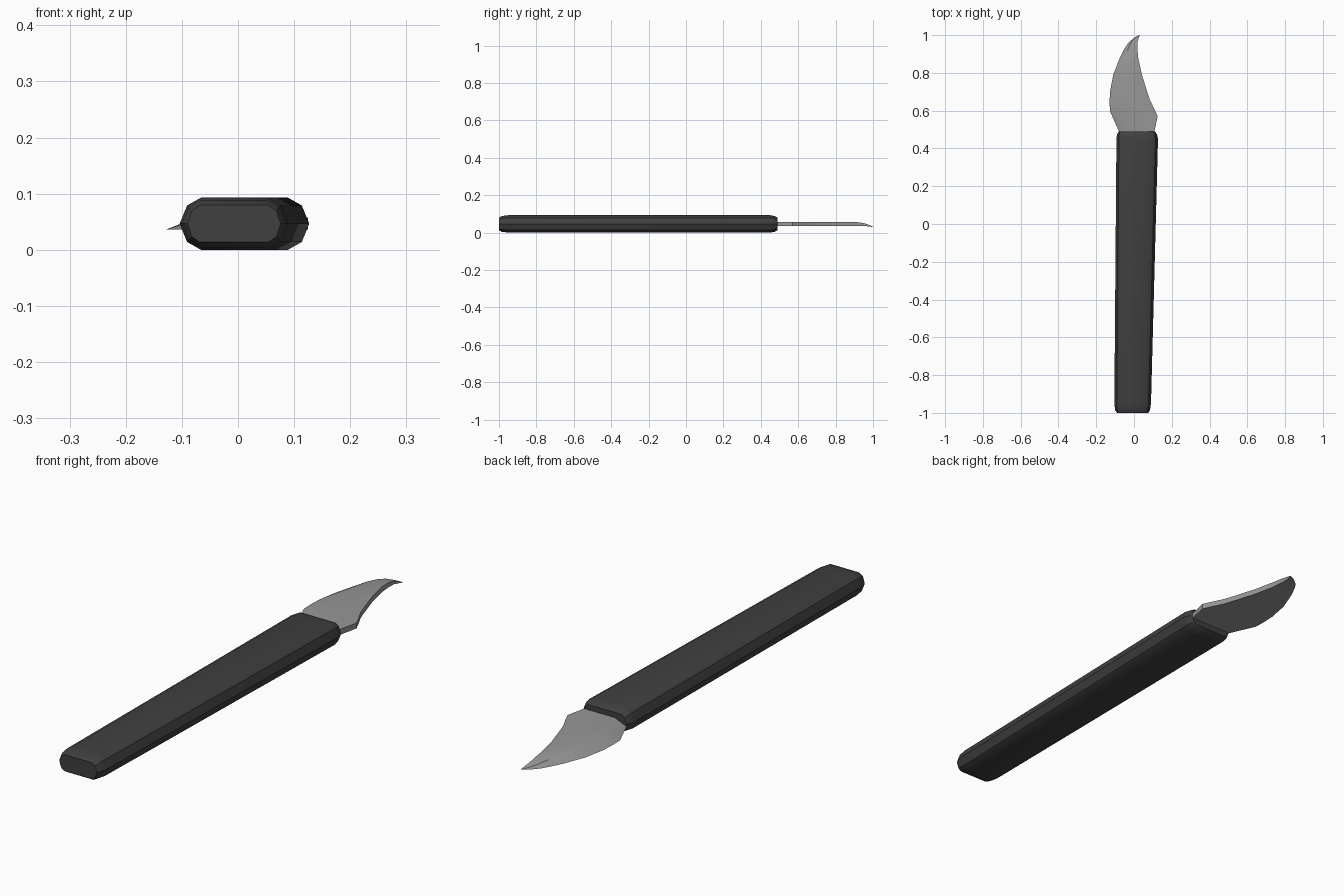
import bpy
import bmesh
from math import radians

cube = bpy.data.objects.get("Cube")
if cube:
    bpy.data.objects.remove(cube, do_unlink=True)


def make_material(name, grey, roughness):
    mat = bpy.data.materials.new(name)
    mat.use_nodes = True
    colour = (grey, grey, grey, 1)
    mat.diffuse_color = colour
    shader = mat.node_tree.nodes["Principled BSDF"]
    shader.inputs["Base Color"].default_value = colour
    shader.inputs["Roughness"].default_value = roughness
    return mat


def loft(name, rings, mat, angle):
    """Skin closed rings of equal length and cap both ends."""
    bm = bmesh.new()
    rows = [[bm.verts.new(p) for p in ring] for ring in rings]
    for a, b in zip(rows, rows[1:]):
        for i in range(len(a)):
            j = (i + 1) % len(a)
            bm.faces.new((a[i], a[j], b[j], b[i]))
    bm.faces.new(rows[0])
    bm.faces.new(rows[-1])
    bmesh.ops.remove_doubles(bm, verts=bm.verts, dist=0.0005)
    bmesh.ops.recalc_face_normals(bm, faces=bm.faces)
    mesh = bpy.data.meshes.new(name)
    bm.to_mesh(mesh)
    bm.free()
    mesh.materials.append(mat)
    obj = bpy.data.objects.new(name, mesh)
    bpy.context.collection.objects.link(obj)
    bpy.ops.object.select_all(action="DESELECT")
    bpy.context.view_layer.objects.active = obj
    obj.select_set(True)
    bpy.ops.object.shade_smooth_by_angle(angle=radians(angle))
    return obj


black = make_material("black plastic", 0.05, 0.6)
steel = make_material("grey steel", 0.31, 0.5)

# Handle: tapered bar with chamfered sides and rounded ends
MID = 0.0465


def handle_ring(y, left, right, half, cut):
    side = [(cut, half), (cut * 0.35, half * 0.7), (0, 0),
            (cut * 0.35, -half * 0.7), (cut, -half)]
    ring = [(left + d, y, MID + h) for d, h in side]
    return ring + [(right - d, y, MID + h) for d, h in reversed(side)]


loft("handle", [handle_ring(*r) for r in (
    (-1.0, -0.09, 0.076, 0.033, 0.022),
    (-0.985, -0.10, 0.085, 0.042, 0.034),
    (-0.95, -0.104, 0.09, MID, 0.038),
    (0.45, -0.093, 0.127, MID, 0.038),
    (0.475, -0.09, 0.122, 0.042, 0.034),
    (0.49, -0.08, 0.11, 0.033, 0.022))], black, 30)

# Blade: curved wedge, sharp on the left, thick along the spine, drooping tip
BOTTOM, THICK = 0.036, 0.022


def blade_ring(y, edge, spine, drop):
    ridge = edge + (spine - edge) * 0.28
    low = BOTTOM - drop
    top = low + THICK * min(1, (spine - edge) / 0.08)
    return [(edge, y, low), (ridge, y, top), (spine, y, top), (spine, y, low)]


loft("blade", [blade_ring(*r) for r in (
    (0.46, -0.068, 0.10, 0),
    (0.49, -0.08, 0.108, 0),
    (0.57, -0.115, 0.125, 0),
    (0.60, -0.128, 0.112, 0),
    (0.655, -0.129, 0.085, 0),
    (0.70, -0.127, 0.07, 0),
    (0.79, -0.11, 0.042, 0),
    (0.88, -0.075, 0.022, 0),
    (0.93, -0.05, 0.018, 0),
    (0.96, -0.03, 0.018, 0.001),
    (0.985, 0.0, 0.025, 0.004),
    (1.0, 0.027, 0.03, 0.006))], steel, 35)
